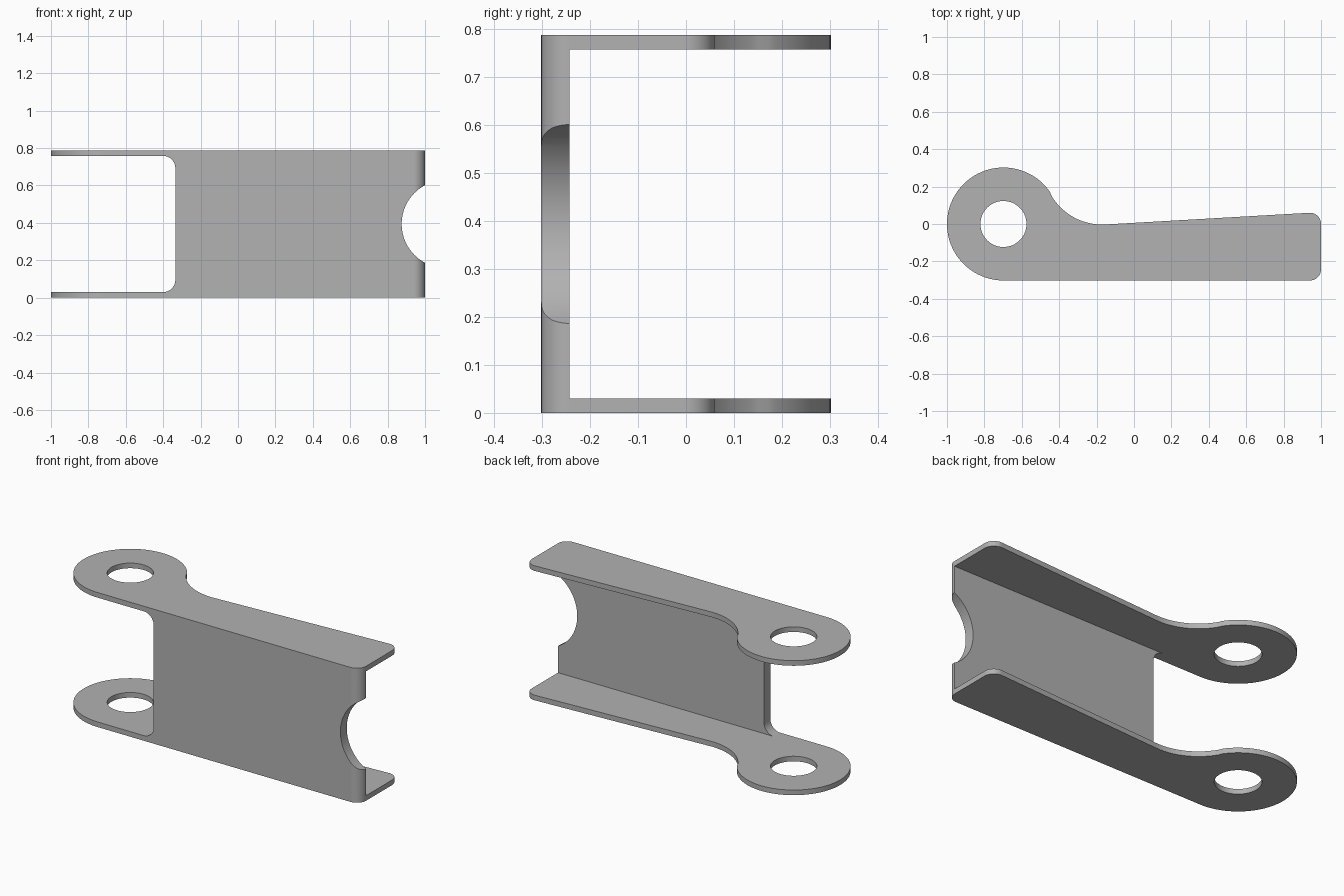
import bpy, bmesh
from math import cos, sin, radians, atan2, degrees, hypot

if "Cube" in bpy.data.objects:
    bpy.data.objects.remove(bpy.data.objects["Cube"])

HEIGHT, SHEET, FRONT, INNER = 0.788, 0.03, -0.302, -0.243
EYE_X, EYE_R, HOLE_R = -0.698, 0.302, 0.123
NECK_X, NECK_R = -0.17, 0.316

steel = bpy.data.materials.new("grey steel")
steel.use_nodes = True
steel.diffuse_color = (0.445, 0.445, 0.445, 1)
steel.node_tree.nodes["Principled BSDF"].inputs["Base Color"].default_value = steel.diffuse_color


def arc(cx, cy, r, a, b, n):
    angles = [radians(a + (b - a) * i / n) for i in range(n + 1)]
    return [(cx + r * cos(t), cy + r * sin(t)) for t in angles]


def prism(name, outline, low, high, axis="z"):
    """Extrude an outline along z (outline in x, y) or along y (outline in x, z)."""
    def place(u, v, w):
        return (u, v, w) if axis == "z" else (u, w, v)
    bm = bmesh.new()
    face = bm.faces.new([bm.verts.new(place(u, v, low)) for u, v in outline])
    top = bmesh.ops.extrude_face_region(bm, geom=[face])["geom"]
    verts = [g for g in top if isinstance(g, bmesh.types.BMVert)]
    bmesh.ops.translate(bm, verts=verts, vec=place(0, 0, high - low))
    bmesh.ops.recalc_face_normals(bm, faces=bm.faces)
    mesh = bpy.data.meshes.new(name)
    bm.to_mesh(mesh)
    bm.free()
    mesh.materials.append(steel)
    obj = bpy.data.objects.new(name, mesh)
    bpy.context.collection.objects.link(obj)
    return obj


def rectangle(x0, x1, v0, v1):
    return [(x0, v0), (x1, v0), (x1, v1), (x0, v1)]


# Side outline: rounded end, tapering back edge, concave neck, round eye
neck = degrees(atan2(NECK_R, NECK_X - EYE_X))
outline = (arc(0.94, FRONT + 0.06, 0.06, -90, 0, 12)
           + arc(0.94, 0, 0.06, 0, 93, 12)
           + arc(NECK_X, NECK_R - 0.003, NECK_R, 273, 180 + neck, 20)
           + arc(EYE_X, 0, EYE_R, neck, 270, 64)[1:])
bracket = prism("channel_bracket", outline, 0, HEIGHT)

# Cutters: channel interior, web window with rounded corners, pivot hole, end notch
mid, fillet, edge = HEIGHT / 2, 0.065, -0.335
window = ([(-1.2, SHEET)]
          + arc(edge - fillet, SHEET + fillet, fillet, -90, 0, 10)
          + arc(edge - fillet, HEIGHT - SHEET - fillet, fillet, 0, 90, 10)
          + [(-1.2, HEIGHT - SHEET)])
cutters = [
    prism("channel_cutter", rectangle(-1.3, 1.2, SHEET, HEIGHT - SHEET), INNER, 0.6, "y"),
    prism("window_cutter", window, -0.5, INNER + 0.05, "y"),
    prism("hole_cutter", arc(EYE_X, 0, HOLE_R, 0, 360, 64)[:-1], -0.1, HEIGHT + 0.1),
    prism("notch_cutter", arc(1.11, mid, 0.235, 0, 360, 80)[:-1], -0.5, -0.1, "y"),
]

bpy.ops.object.select_all(action="DESELECT")
bpy.context.view_layer.objects.active = bracket
bracket.select_set(True)
for cutter in cutters:
    cut = bracket.modifiers.new(cutter.name, "BOOLEAN")
    cut.operation, cut.solver, cut.object = "DIFFERENCE", "EXACT", cutter
    bpy.ops.object.modifier_apply(modifier=cut.name)
    bpy.data.objects.remove(cutter)

# Smooth curved walls, crisp sheet edges
bpy.ops.object.shade_smooth_by_angle(angle=radians(30))
weighted = bracket.modifiers.new("even_normals", "WEIGHTED_NORMAL")
weighted.keep_sharp = True
